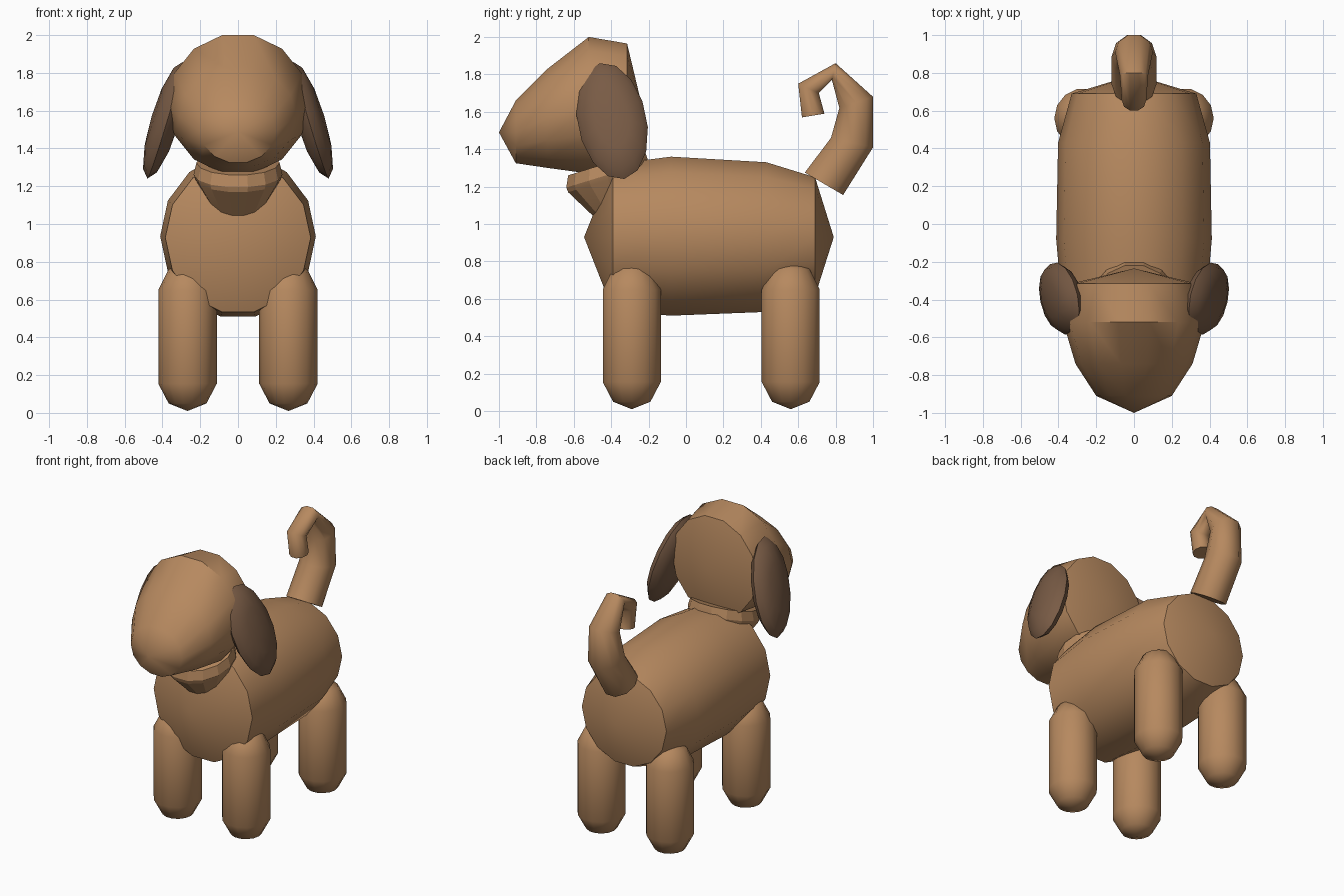
import bpy, bmesh, math
from mathutils import Vector, Matrix

if "Cube" in bpy.data.objects:
    bpy.data.objects.remove(bpy.data.objects["Cube"])


def material(name, rgb):
    m = bpy.data.materials.new(name)
    m.diffuse_color = (*rgb, 1)
    m.use_nodes = True
    m.node_tree.nodes["Principled BSDF"].inputs["Base Color"].default_value = m.diffuse_color
    return m


TAN = material("tan fur", (0.47, 0.25, 0.115))
BROWN = material("dark brown fur", (0.19, 0.105, 0.06))


def finish(name, bm, mat, angle):
    bmesh.ops.recalc_face_normals(bm, faces=bm.faces)
    mesh = bpy.data.meshes.new(name)
    bm.to_mesh(mesh)
    bm.free()
    mesh.materials.append(mat)
    ob = bpy.data.objects.new(name, mesh)
    bpy.context.collection.objects.link(ob)
    bpy.ops.object.select_all(action='DESELECT')
    ob.select_set(True)
    bpy.context.view_layer.objects.active = ob
    bpy.ops.object.shade_smooth_by_angle(angle=math.radians(angle))
    return ob


def loft(name, rings, start=None, end=None, x=0, sides=14, angle=45):
    """Skin rings given as (y1, z1, y2, z2, x radius); tips are optional (y, z)."""
    bm = bmesh.new()
    reach = max(math.sin(2 * math.pi * i / sides) for i in range(sides))
    loops = []
    for y1, z1, y2, z2, rx in rings:
        c = Vector((x, (y1 + y2) / 2, (z1 + z2) / 2))
        half = Vector((0, y2 - y1, z2 - z1)) / 2 / reach
        loops.append([bm.verts.new(c + half * math.sin(a) + Vector((rx * math.cos(a), 0, 0)))
                      for a in (2 * math.pi * i / sides for i in range(sides))])
    for a, b in zip(loops, loops[1:]):
        for i in range(sides):
            j = (i + 1) % sides
            bm.faces.new((a[i], a[j], b[j], b[i]))
    for ring, tip in ((loops[0], start), (loops[-1], end)):
        if tip is None:
            bm.faces.new(ring)
        else:
            v = bm.verts.new((x, *tip))
            for i in range(sides):
                bm.faces.new((ring[i], ring[(i + 1) % sides], v))
    return finish(name, bm, TAN, angle)


# Barrel body with shallow pointed ends
loft("body", [(-.39, .535, -.39, 1.32, .385), (-.08, .51, -.08, 1.36, .412),
              (.43, .53, .43, 1.33, .402), (.69, .615, .69, 1.25, .33)],
     start=(-.545, .93), end=(.79, .93))

# Head tapering to the snout
loft("head", [(-.91, 1.325, -.91, 1.66, .2), (-.74, 1.30, -.74, 1.83, .31),
              (-.52, 1.27, -.52, 2.0, .375), (-.315, 1.29, -.315, 1.965, .33)],
     start=(-1.0, 1.49), end=(-.235, 1.63))

# Tilted neck with a collar-like rim
loft("neck", [(-.42, .97, -.28, 1.02, .08), (-.63, 1.17, -.2, 1.30, .225),
              (-.64, 1.195, -.2, 1.33, .235), (-.63, 1.26, -.22, 1.39, .22)], angle=20)

# Four capsule legs
R, r = .155, .1
for end, y in (("front", -.29), ("back", .56)):
    for side, x in (("left", .267), ("right", -.267)):
        loft(f"{end}_leg_{side}", [(y - k, z, y + k, z, k) for k, z in
                                   ((r, .05), (R, .155), (R, .65), (r, .76))],
             start=(y, .01), end=(y, .8), x=x)

# Curled tail
loft("tail", [(.84, 1.155, .635, 1.275, .118), (1.0, 1.41, .775, 1.46, .118),
              (1.0, 1.68, .82, 1.62, .1), (.80, 1.86, .78, 1.77, .075),
              (.60, 1.75, .71, 1.70, .065), (.62, 1.57, .74, 1.59, .062)],
     sides=10, angle=60)

# Floppy ears: flattened spheres hung on a slanted axis
for side, s in (("left", 1), ("right", -1)):
    down = Vector((s * .19, .13, -.62)).normalized()
    across = Vector((0, .62, .13)).normalized()
    across = (across - down * across.dot(down)).normalized()
    out = across.cross(down)
    frame = Matrix((across * .185, down * .33, out * .075)).transposed().to_4x4()
    frame.translation = (s * .385, -.395, 1.55)
    bm = bmesh.new()
    bmesh.ops.create_uvsphere(bm, u_segments=14, v_segments=6, radius=1, matrix=frame)
    finish(f"ear_{side}", bm, BROWN, 50)
